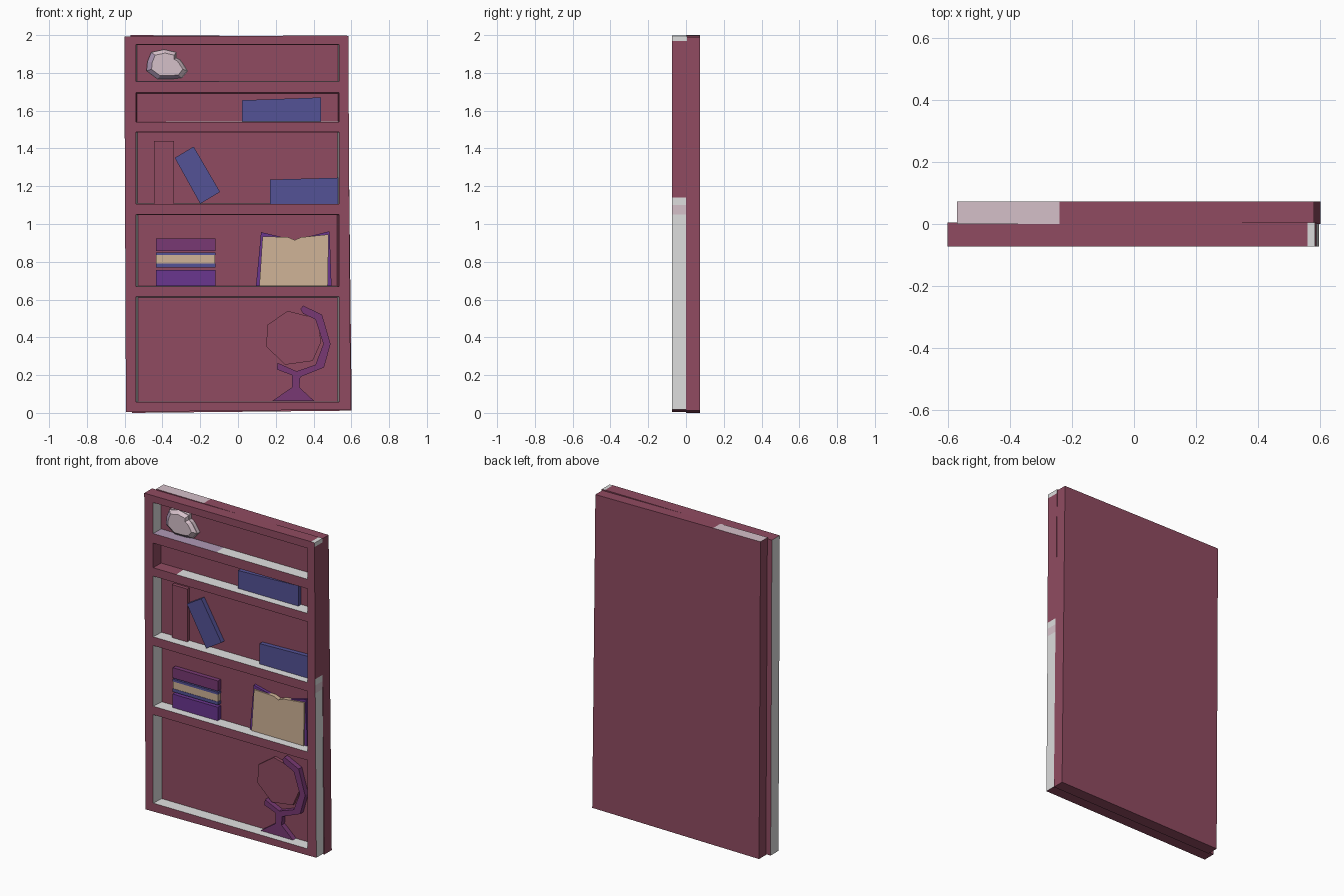
import bpy, bmesh

if "Cube" in bpy.data.objects:
    bpy.data.objects.remove(bpy.data.objects["Cube"])


def srgb(r, g, b):
    f = lambda c: c / 255 / 12.92 if c < 10 else ((c / 255 + 0.055) / 1.055) ** 2.4
    return (f(r), f(g), f(b), 1)


def mat(name, rgb):
    m = bpy.data.materials.new(name)
    m.diffuse_color = srgb(*rgb)
    m.use_nodes = True
    m.node_tree.nodes["Principled BSDF"].inputs["Base Color"].default_value = m.diffuse_color
    return m


MAROON = mat("maroon", (144, 75, 97))
GREY = mat("light_grey", (221, 221, 221))
PINK = mat("pale_pink", (213, 192, 201))
MAUVE = mat("mauve", (172, 150, 178))
TAN = mat("page_tan", (208, 180, 151))
BLUE = mat("book_blue", (84, 82, 150))
PURPLE = mat("plum", (120, 57, 115))
VIOLET = mat("violet", (106, 54, 143))


def prism(name, outer, y0, y1, base, walls=None, holes=(), back_scale=None):
    """Extrude an x/z outline from y0 (front) to y1 (back).
    walls: {edge index: material}; holes: list of (front_pts, back_pts, wall materials)."""
    bm = bmesh.new()
    mats = [base]

    def idx(m):
        if m not in mats:
            mats.append(m)
        return mats.index(m)

    walls = walls or {}
    n = len(outer)
    back = outer
    if back_scale:
        cx = sum(p[0] for p in outer) / n
        cz = sum(p[1] for p in outer) / n
        back = [(cx + (x - cx) * back_scale, cz + (z - cz) * back_scale) for x, z in outer]
    loops = [(outer, back, [walls.get(i, base) for i in range(n)])] + list(holes)
    front_edges, back_edges = [], []
    for fp, bp, cols in loops:
        fv = [bm.verts.new((x, y0, z)) for x, z in fp]
        bv = [bm.verts.new((x, y1, z)) for x, z in bp]
        for i in range(len(fv)):
            j = (i + 1) % len(fv)
            f = bm.faces.new((fv[i], fv[j], bv[j], bv[i]))
            f.material_index = idx(cols[i])
            front_edges.append(bm.edges.get((fv[i], fv[j])))
            back_edges.append(bm.edges.get((bv[i], bv[j])))
    for es in (front_edges, back_edges):
        bmesh.ops.triangle_fill(bm, edges=es, use_beauty=True, use_dissolve=False)
    bmesh.ops.recalc_face_normals(bm, faces=bm.faces[:])
    me = bpy.data.meshes.new(name)
    bm.to_mesh(me)
    bm.free()
    for m in mats:
        me.materials.append(m)
    ob = bpy.data.objects.new(name, me)
    bpy.context.collection.objects.link(ob)
    return ob


def opening(z0, z1, floor, right, ceiling, left, inset=0.005, split=None):
    """Tapered shelf opening; split divides the floor: left piece gets split[1]."""
    x0, x1, d = -0.54, 0.535, inset
    f = [(x0, z0), (x1, z0), (x1, z1), (x0, z1)]
    b = [(x0 + d, z0 + 0.003), (x1 - d, z0 + 0.003), (x1 - d, z1 - 0.003), (x0 + d, z1 - 0.003)]
    cols = [floor, right, ceiling, left]
    if split:
        f.insert(1, (split[0], z0))
        b.insert(1, (split[0], z0 + 0.003))
        cols.insert(0, split[1])
    return f, b, cols


# back slab, with the pale patch on its top
prism("back_slab",
      [(-0.57, 2.0), (-0.24, 1.998), (0.58, 1.99), (0.602, 0.012), (-0.56, 0.0)],
      0.0, 0.073, MAROON, {0: PINK})

# front frame with five tapered openings
prism("shelf_frame",
      [(-0.602, 1.993), (0.56, 1.998), (0.584, 1.996), (0.584, 1.97), (0.589, 1.14),
       (0.589, 1.10), (0.589, 1.05), (0.597, 0.018), (-0.593, 0.005)],
      -0.073, 0.005, MAROON,
      {1: GREY, 2: GREY, 4: GREY, 5: PINK, 6: GREY, 8: GREY},
      [opening(1.755, 1.95, GREY, GREY, MAROON, GREY, split=(-0.1, MAUVE)),
       opening(1.54, 1.695, GREY, MAROON, MAROON, MAROON, split=(-0.38, MAROON)),
       opening(1.105, 1.487, GREY, GREY, MAROON, GREY, 0.008),
       opening(0.668, 1.05, GREY, MAROON, MAROON, GREY, 0.012),
       opening(0.058, 0.615, GREY, GREY, GREY, GREY, 0.01)])

# skull-like ornament: body plus smaller raised front
skull = [(-0.46, 1.91), (-0.39, 1.925), (-0.325, 1.91), (-0.325, 1.88), (-0.305, 1.87),
         (-0.29, 1.85), (-0.265, 1.81), (-0.295, 1.772), (-0.35, 1.765), (-0.425, 1.765),
         (-0.485, 1.81), (-0.48, 1.86)]
prism("ornament_body", skull, -0.025, 0.0, PINK, {i: MAUVE for i in (7, 8, 9, 10, 11)})
face = [(-0.375 + (x + 0.375) * 0.75, 1.845 + (z - 1.845) * 0.75) for x, z in skull]
prism("ornament_face", face, -0.045, -0.025, PINK, {i: MAUVE for i in (7, 8, 9, 10, 11)},
      back_scale=1.3)


def box(name, x0, x1, z0, z1, depth, m):
    return prism(name, [(x0, z0), (x1, z0), (x1, z1), (x0, z1)], -depth, 0.0, m)


# single books
prism("lying_book", [(0.02, 1.543), (0.44, 1.543), (0.44, 1.67), (0.02, 1.655)], -0.028, 0, BLUE)
prism("low_book", [(0.17, 1.107), (0.53, 1.107), (0.53, 1.245), (0.17, 1.235)], -0.028, 0, BLUE)
prism("leaning_book", [(-0.335, 1.35), (-0.235, 1.41), (-0.095, 1.17), (-0.20, 1.107)],
      -0.03, 0, BLUE)
box("upright_book", -0.445, -0.338, 1.107, 1.44, 0.022, MAROON)

# stack of books
box("stack_top_book", -0.435, -0.12, 0.857, 0.922, 0.028, PURPLE)
box("stack_cover_upper", -0.435, -0.12, 0.835, 0.85, 0.028, BLUE)
box("stack_pages", -0.435, -0.122, 0.79, 0.835, 0.026, TAN)
box("stack_cover_lower", -0.435, -0.12, 0.77, 0.79, 0.028, BLUE)
box("stack_bottom_book", -0.435, -0.12, 0.672, 0.757, 0.03, VIOLET)

# open book
prism("open_book_cover", [(0.095, 0.672), (0.122, 0.957), (0.3, 0.915), (0.485, 0.962),
                          (0.495, 0.672)], -0.018, 0, VIOLET)
prism("open_book_pages", [(0.113, 0.672), (0.13, 0.935), (0.265, 0.93), (0.3, 0.915),
                          (0.335, 0.93), (0.48, 0.945), (0.475, 0.672)], -0.027, 0, TAN)

# globe on its stand
prism("globe_ball", [(0.262, 0.54), (0.42, 0.50), (0.44, 0.375), (0.395, 0.275), (0.25, 0.255),
                     (0.15, 0.35), (0.155, 0.465)], -0.02, 0, MAROON)
prism("globe_stand",
      [(0.345, 0.568), (0.445, 0.52), (0.49, 0.365), (0.455, 0.24), (0.33, 0.19), (0.325, 0.135),
       (0.405, 0.062), (0.18, 0.062), (0.285, 0.135), (0.285, 0.20), (0.205, 0.23),
       (0.21, 0.265), (0.31, 0.22), (0.41, 0.255), (0.452, 0.365), (0.41, 0.495),
       (0.345, 0.525), (0.33, 0.55)], -0.032, 0, PURPLE)
